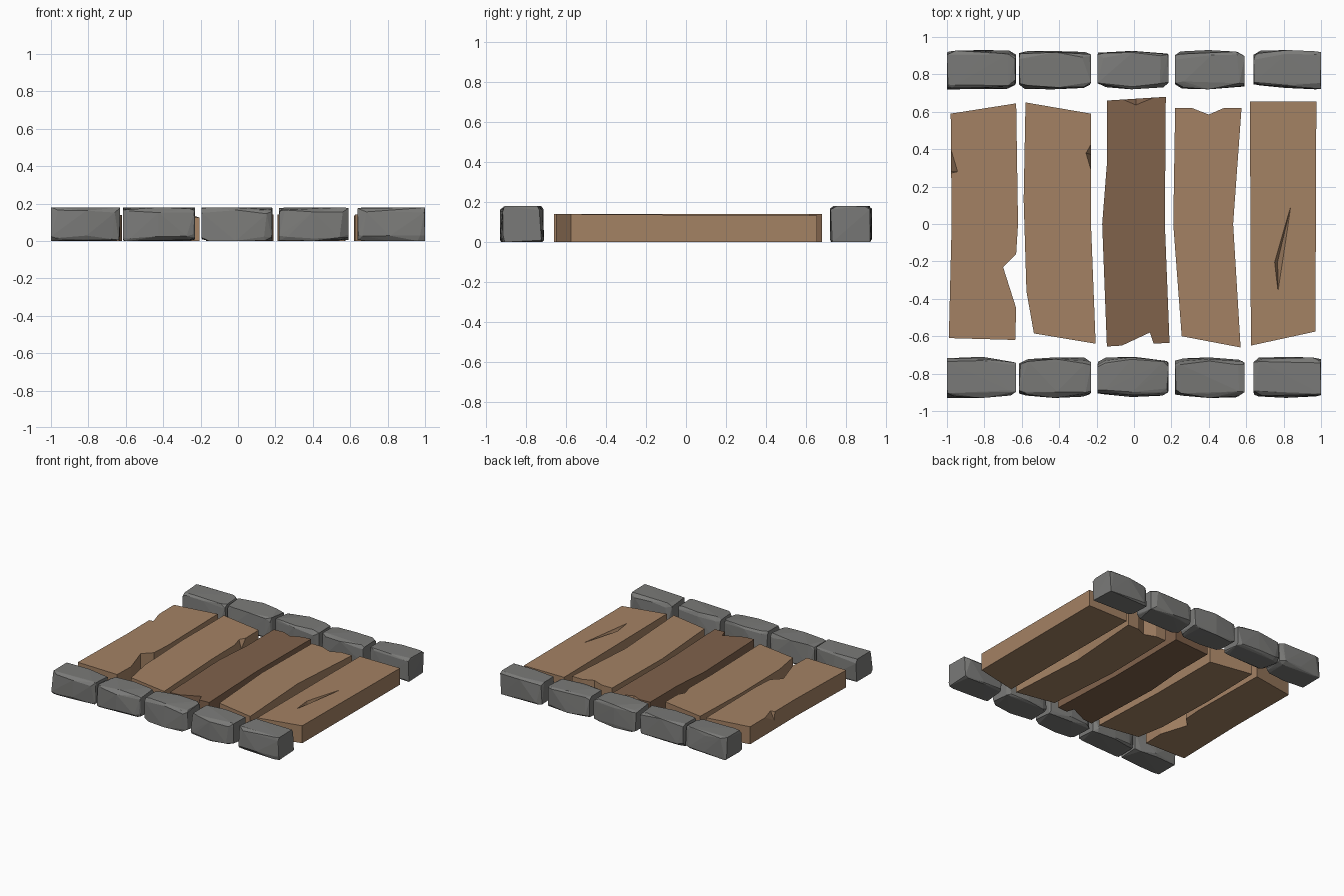
import bpy, bmesh, random
from mathutils import Vector

if "Cube" in bpy.data.objects:
    bpy.data.objects.remove(bpy.data.objects["Cube"])

random.seed(7)


def material(name, rgb):
    m = bpy.data.materials.new(name)
    m.diffuse_color = (*rgb, 1)
    m.use_nodes = True
    m.node_tree.nodes["Principled BSDF"].inputs["Base Color"].default_value = m.diffuse_color
    return m


WOOD = material("warm wood", (0.37, 0.222, 0.127))
DARK = material("dark wood", (0.215, 0.122, 0.071))
STONE = material("grey stone", (0.195, 0.195, 0.188))


def finish(bm, name, mat):
    bmesh.ops.recalc_face_normals(bm, faces=bm.faces)
    me = bpy.data.meshes.new(name)
    bm.to_mesh(me)
    bm.free()
    ob = bpy.data.objects.new(name, me)
    bpy.context.collection.objects.link(ob)
    me.materials.append(mat)
    return ob


def hull(points, name, mat):
    bm = bmesh.new()
    for p in points:
        bm.verts.new(p)
    res = bmesh.ops.convex_hull(bm, input=bm.verts)
    junk = {g for g in res["geom_interior"] + res["geom_unused"]
            if isinstance(g, bmesh.types.BMVert)}
    bmesh.ops.delete(bm, geom=list(junk), context="VERTS")
    return finish(bm, name, mat)


def plank(name, outline, front_h, back_h, mat):
    """Upright prism on an outline; the top tilts slightly along y."""
    bm = bmesh.new()
    low = [bm.verts.new((x, y, 0)) for x, y in outline]
    top = [bm.verts.new((x, y, front_h + (back_h - front_h) * (y + 0.65) / 1.3))
           for x, y in outline]
    bm.faces.new(low)
    bm.faces.new(top)
    n = len(low)
    for i in range(n):
        j = (i + 1) % n
        bm.faces.new((low[i], low[j], top[j], top[i]))
    return finish(bm, name, mat)


def carve(ob, points):
    """Cut the hull of some points out of a plank."""
    cutter = hull(points, "cutter", ob.data.materials[0])
    mod = ob.modifiers.new("carve", "BOOLEAN")
    mod.operation, mod.solver, mod.object = "DIFFERENCE", "EXACT", cutter
    bpy.context.view_layer.objects.active = ob
    bpy.ops.object.modifier_apply(modifier=mod.name)
    bpy.data.objects.remove(cutter)


# planks
p1 = plank("plank_1", [(-.98, .59), (-.63, .645), (-.62, 0), (-.63, -.16), (-.70, -.23),
                       (-.63, -.45), (-.635, -.62), (-.99, -.61), (-.975, 0)], .137, .14, WOOD)
p2 = plank("plank_2", [(-.58, .65), (-.23, .59), (-.23, 0), (-.205, -.64), (-.535, -.585),
                       (-.575, -.36), (-.59, .13)], .125, .14, WOOD)
p3 = plank("plank_3_dark", [(-.145, .66), (.17, .68), (.165, 0), (.19, -.635), (.105, -.64),
                            (.085, -.58), (-.065, -.65), (-.145, -.655), (-.17, 0),
                            (-.145, .32)], .14, .14, DARK)
p4 = plank("plank_4", [(.22, .62), (.31, .62), (.40, .585), (.48, .62), (.575, .62),
                       (.53, 0), (.57, -.66), (.255, -.60), (.21, 0)], .14, .14, WOOD)
p5 = plank("plank_5", [(.62, .655), (.975, .655), (.97, -.575), (.625, -.65)], .14, .132, WOOD)

# chips on plank edges, and the long crack in the last plank
carve(p1, [(-.985, .43, .145), (-.985, .27, .145), (-.94, .28, .145), (-.985, .28, .06)])
carve(p2, [(-.225, .44, .145), (-.225, .26, .145), (-.26, .38, .145), (-.225, .37, .06)])
carve(p3, [(-.09, .675, .145), (.15, .69, .145), (.01, .632, .145), (.01, .68, .09)])
crack = [(.845, .125), (.748, -.205), (.77, -.385), (.782, -.2)]
carve(p5, [(x, y, .15) for x, y in crack] + [(.835, .08, .13), (.768, -.2, .085),
                                              (.77, -.34, .13)])

# chiselled stones: hulls of jittered, chamfered rings
RING = [(-1, -.8), (-.88, -1), (.88, -1), (1, -.8), (.93, .8), (.8, 1), (-.8, 1), (-.95, .75)]


def stone(name, x0, x1, y0, y1, height, taper0, taper1):
    hy, hz = (y1 - y0) / 2, height / 2
    pts = []
    for t, s in ((0, taper0), (.1, (1 + taper0) / 2), (.5, 1), (.9, (1 + taper1) / 2), (1, taper1)):
        for a, b in RING:
            j = [random.uniform(-.011, .011) for _ in range(3)]
            x = x0 + (x1 - x0) * t + j[0]
            y = (y0 + y1) / 2 + a * hy * s + j[1]
            z = hz + b * hz * (s + 1) / 2 + j[2]
            pts.append(Vector((min(max(x, x0), x1), min(max(y, y0), y1),
                               min(max(z, 0), height))))
    hull(pts, name, STONE)


SPANS = [(-1, -.63), (-.615, -.23), (-.195, .185), (.22, .59), (.64, 1)]
for row, y0, y1 in (("front", -.93, -.71), ("back", .72, .93)):
    for i, (x0, x1) in enumerate(SPANS):
        stone(f"{row}_stone_{i + 1}", x0, x1, y0, y1, .18,
              .93 if i == 0 else .76, .93 if i == 4 else .76)
